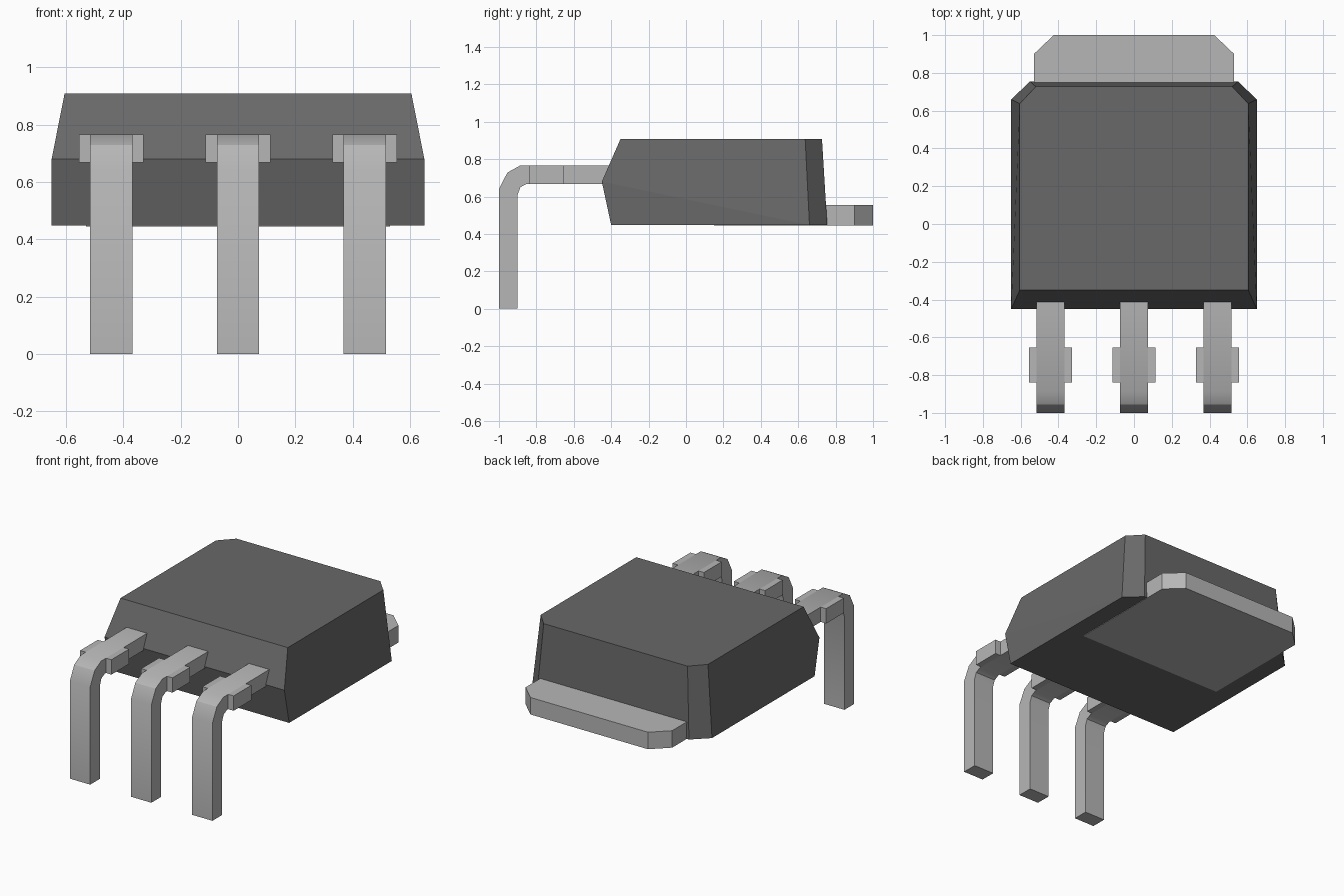
import bpy, bmesh, math

cube = bpy.data.objects.get("Cube")
if cube:
    bpy.data.objects.remove(cube)


def material(name, value):
    mat = bpy.data.materials.new(name)
    mat.use_nodes = True
    colour = (value, value, value, 1)
    mat.diffuse_color = colour
    mat.node_tree.nodes["Principled BSDF"].inputs["Base Color"].default_value = colour
    return mat


plastic = material("dark grey plastic", 0.14)
metal = material("light grey metal", 0.47)


def prism(bm, start, end):
    """Closed solid between two matching outlines of 3D points."""
    a = [bm.verts.new(p) for p in start]
    b = [bm.verts.new(p) for p in end]
    n = len(a)
    bm.faces.new(a)
    bm.faces.new(b[::-1])
    for i in range(n):
        j = (i + 1) % n
        bm.faces.new((a[j], a[i], b[i], b[j]))


def finish(bm, name, mat, smooth=False):
    bmesh.ops.recalc_face_normals(bm, faces=bm.faces[:])
    mesh = bpy.data.meshes.new(name)
    bm.to_mesh(mesh)
    bm.free()
    obj = bpy.data.objects.new(name, mesh)
    mesh.materials.append(mat)
    bpy.context.collection.objects.link(obj)
    if smooth:
        bpy.ops.object.select_all(action="DESELECT")
        obj.select_set(True)
        bpy.context.view_layer.objects.active = obj
        bpy.ops.object.shade_smooth_by_angle(angle=math.radians(30))
    return obj


# Package body: chamfered back corners, ridge across the front
def body_ring(z, half, front, side_back, back_half, back):
    right = [(half, front, z), (half, side_back, z), (back_half, back, z)]
    return right + [(-x, y, h) for x, y, h in reversed(right)]


bm = bmesh.new()
low = [bm.verts.new(p) for p in body_ring(0.447, 0.65, -0.40, 0.66, 0.55, 0.755)]
top = [bm.verts.new(p) for p in body_ring(0.908, 0.605, -0.35, 0.637, 0.52, 0.727)]
ridge = {s: bm.verts.new((s * 0.65, -0.45, 0.68)) for s in (1, -1)}
bm.faces.new(low)
bm.faces.new(top)
for i in (1, 2, 3):                      # back wall and its two chamfers
    bm.faces.new((low[i], low[i + 1], top[i + 1], top[i]))
for s, f, b in ((1, 0, 1), (-1, 5, 4)):  # sides
    bm.faces.new((low[f], low[b], ridge[s]))
    bm.faces.new((ridge[s], low[b], top[b], top[f]))
for ring in (low, top):                  # front, below and above the ridge
    bm.faces.new((ring[0], ring[5], ridge[-1], ridge[1]))
finish(bm, "body", plastic)

# Heat tab, showing as a pad on the underside
half_tab = [(0.53, 0.15), (0.53, 0.90), (0.425, 1.0)]
tab = half_tab + [(-x, y) for x, y in reversed(half_tab)]
bm = bmesh.new()
prism(bm, [(x, y, 0.444) for x, y in tab], [(x, y, 0.555) for x, y in tab])
finish(bm, "heat_tab", metal)

# Bent leads with a wider shoulder
LEAD_Z = (0.668, 0.765)
LEAD_HALF, SHOULDER_HALF = 0.0735, 0.113
profile = [(-1.0, 0.0), (-1.0, 0.64), (-0.955, 0.728), (-0.888, LEAD_Z[1]),
           (-0.36, LEAD_Z[1]), (-0.36, LEAD_Z[0]), (-0.85, LEAD_Z[0]),
           (-0.885, 0.65), (-0.90, 0.61), (-0.90, 0.0)]
shoulder = [(y, z) for y, z in ((-0.838, LEAD_Z[0]), (-0.838, LEAD_Z[1]),
                                (-0.655, LEAD_Z[1]), (-0.655, LEAD_Z[0]))]
for name, cx in (("right_lead", -0.442), ("middle_lead", 0.0), ("left_lead", 0.442)):
    bm = bmesh.new()
    prism(bm, [(cx - LEAD_HALF, y, z) for y, z in profile],
          [(cx + LEAD_HALF, y, z) for y, z in profile])
    for s in (1, -1):
        prism(bm, [(cx + s * LEAD_HALF, y, z) for y, z in shoulder],
              [(cx + s * SHOULDER_HALF, y, z) for y, z in shoulder])
    finish(bm, name, metal, smooth=True)
